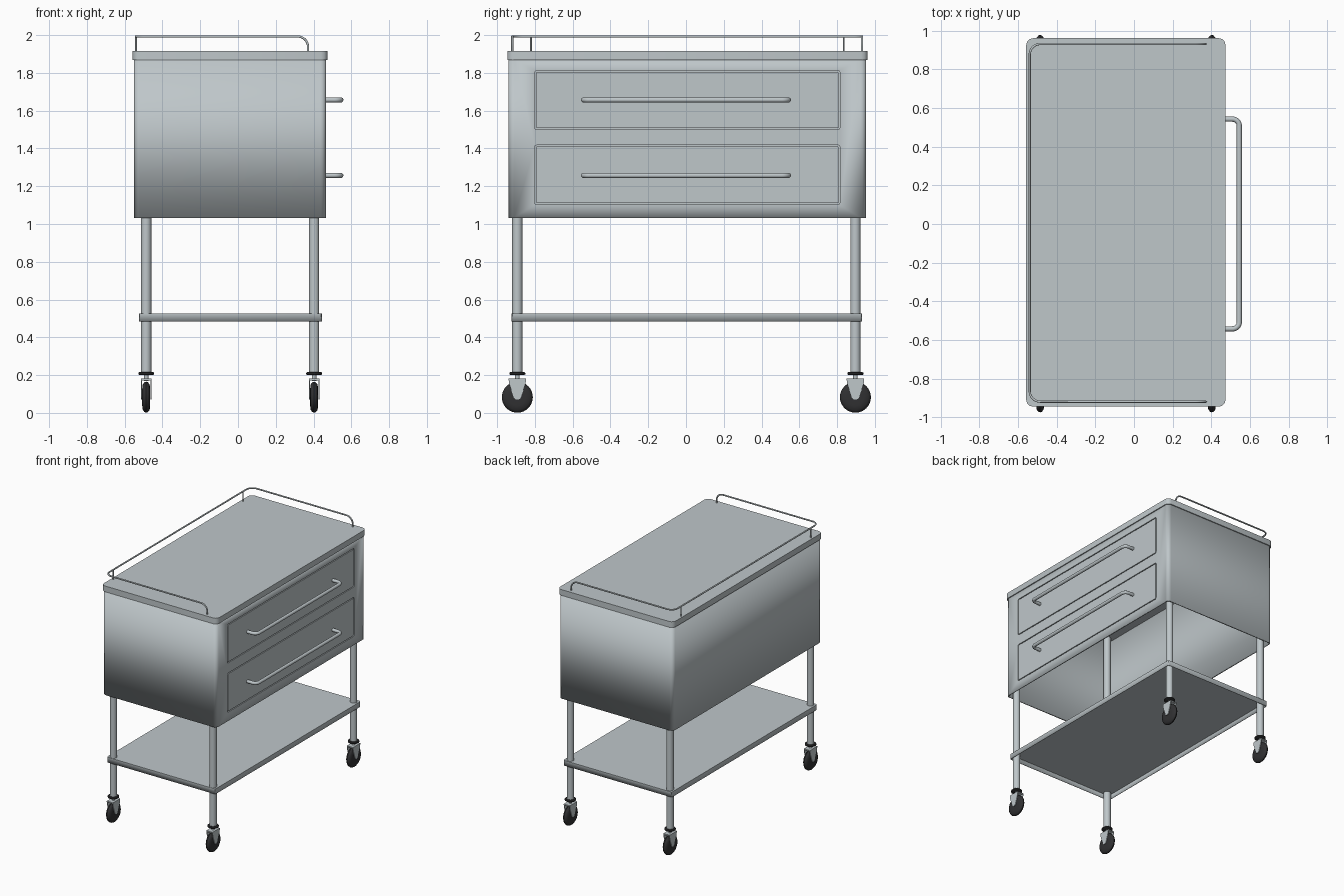
import bpy, bmesh, math
from mathutils import Vector

if "Cube" in bpy.data.objects:
    bpy.data.objects.remove(bpy.data.objects["Cube"])


def material(name, rgb):
    m = bpy.data.materials.new(name)
    m.diffuse_color = (*rgb, 1)
    m.use_nodes = True
    m.node_tree.nodes["Principled BSDF"].inputs["Base Color"].default_value = m.diffuse_color
    return m


STEEL = material("light steel", (0.52, 0.57, 0.59))
BLACK = material("black rubber", (0.03, 0.03, 0.032))


def finish(bm, name, mat, smooth=True):
    bmesh.ops.recalc_face_normals(bm, faces=bm.faces)
    me = bpy.data.meshes.new(name)
    bm.to_mesh(me)
    bm.free()
    me.materials.append(mat)
    ob = bpy.data.objects.new(name, me)
    bpy.context.collection.objects.link(ob)
    bpy.ops.object.select_all(action='DESELECT')
    bpy.context.view_layer.objects.active = ob
    ob.select_set(True)
    if smooth:
        bpy.ops.object.shade_smooth_by_angle(angle=math.radians(35))
    return ob


def rounded_rect(x0, x1, y0, y1, r, n):
    pts = []
    for cx, cy, a in ((x1-r, y1-r, 0), (x0+r, y1-r, 90), (x0+r, y0+r, 180), (x1-r, y0+r, 270)):
        for i in range(n+1):
            t = math.radians(a + 90*i/n)
            pts.append((cx + r*math.cos(t), cy + r*math.sin(t)))
    return pts


def slab(name, outline, z0, z1, wall=0, lid=True):
    """Extruded outline: solid when wall is 0, otherwise hollow and open below."""
    bm = bmesh.new()
    lo = [bm.verts.new((x, y, z0)) for x, y in outline]
    hi = [bm.verts.new((x, y, z1)) for x, y in outline]
    n = len(lo)
    for i in range(n):
        bm.faces.new((lo[i], lo[(i+1) % n], hi[(i+1) % n], hi[i]))
    if lid:
        bm.faces.new(hi)
    if not wall:
        bm.faces.new(lo[::-1])
    ob = finish(bm, name, STEEL)
    if wall:
        mod = ob.modifiers.new("wall", 'SOLIDIFY')
        mod.thickness = wall
        mod.offset = -1
        mod.use_even_offset = True
        bpy.ops.object.modifier_apply(modifier="wall")
    return ob


def box(name, x, y, z, bevel=0):
    bm = bmesh.new()
    bmesh.ops.create_cube(bm, size=1)
    for v in bm.verts:
        v.co = [(a[0]+a[1])/2 + c*(a[1]-a[0]) for a, c in zip((x, y, z), v.co)]
    if bevel:
        es = [e for e in bm.edges if abs(e.verts[0].co.x - e.verts[1].co.x) > 1e-4]
        bmesh.ops.bevel(bm, geom=es, offset=bevel, segments=2, profile=0.5, affect='EDGES')
    return finish(bm, name, STEEL, False)


def lathe(name, profile, centre, mat, axis='Z', n=24):
    """Spin (radius, height) points about a vertical or sideways axis."""
    bm = bmesh.new()
    rings = []
    for r, h in profile:
        ring = []
        for i in range(n):
            a = 2*math.pi*i/n
            p = (r*math.cos(a), r*math.sin(a), h) if axis == 'Z' else (h, r*math.cos(a), r*math.sin(a))
            ring.append(bm.verts.new(Vector(centre) + Vector(p)))
        rings.append(ring)
    for a, b in zip(rings, rings[1:]):
        for i in range(n):
            bm.faces.new((a[i], a[(i+1) % n], b[(i+1) % n], b[i]))
    bm.faces.new(rings[0])
    bm.faces.new(rings[-1])
    return finish(bm, name, mat)


def tube(name, corners, radius, fillet):
    """Round bar through corner points, each bend filleted."""
    c = [Vector(p) for p in corners]
    pts = [c[0]]
    for p, q, r in zip(c, c[1:], c[2:]):
        a, b = q + (p-q).normalized()*fillet, q + (r-q).normalized()*fillet
        mid = a + b - q
        for i in range(9):
            t = math.pi/2*i/8
            pts.append(mid + (a-mid)*math.cos(t) + (b-mid)*math.sin(t))
    pts.append(c[-1])
    cu = bpy.data.curves.new(name, 'CURVE')
    cu.dimensions = '3D'
    cu.bevel_depth = radius
    cu.bevel_resolution = 3
    cu.use_fill_caps = True
    sp = cu.splines.new('POLY')
    sp.points.add(len(pts)-1)
    for s, p in zip(sp.points, pts):
        s.co = (*p, 1)
    cu.materials.append(STEEL)
    ob = bpy.data.objects.new(name, cu)
    bpy.context.collection.objects.link(ob)
    bpy.ops.object.select_all(action='DESELECT')
    bpy.context.view_layer.objects.active = ob
    ob.select_set(True)
    bpy.ops.object.convert(target='MESH')
    bpy.ops.object.shade_smooth_by_angle(angle=math.radians(50))


# Cabinet shell (open below), worktop and open-bottomed lower shelf
X1 = 0.466
body = slab("cabinet_body", rounded_rect(-0.55, X1, -0.94, 0.954, 0.03, 5), 1.032, 1.875, 0.012, False)
slab("worktop", rounded_rect(-0.558, 0.474, -0.946, 0.962, 0.035, 3), 1.868, 1.915)
slab("lower_shelf", rounded_rect(-0.525, 0.444, -0.923, 0.932, 0.012, 2), 0.485, 0.527, 0.004)

# Drawer fronts set flush in shallow pockets, with bar handles
for i, (z0, z1, zh) in enumerate(((1.103, 1.418, 1.257), (1.5, 1.812, 1.657))):
    cut = box(f"pocket_cutter_{i}", (X1-0.009, X1+0.05), (-0.802, 0.816), (z0, z1), 0.012)
    cut.hide_render = True
    mod = body.modifiers.new("pocket", 'BOOLEAN')
    mod.operation = 'DIFFERENCE'
    mod.object = cut
    bpy.context.view_layer.objects.active = body
    bpy.ops.object.modifier_apply(modifier="pocket")
    bpy.data.objects.remove(cut)
    box(f"drawer_front_{i}", (X1-0.0095, X1), (-0.795, 0.809), (z0+0.007, z1-0.007), 0.008)
    xh = 0.545
    tube(f"drawer_handle_{i}", [(X1-0.003, -0.543, zh), (xh, -0.543, zh), (xh, 0.543, zh), (X1-0.003, 0.543, zh)], 0.0135, 0.035)

# Guard rail around three sides of the worktop, with two back posts
ya, yb, zr = -0.92, 0.932, 1.993
tube("guard_rail", [(0.371, ya, 1.91), (0.371, ya, zr), (-0.54, ya, zr), (-0.54, yb, zr), (0.371, yb, zr), (0.371, yb, 1.91)], 0.006, 0.055)
for y in (-0.82, 0.835):
    lathe("rail_post", [(0.005, 1.91), (0.005, zr)], (-0.54, y, 0), STEEL, n=10)

# Legs and casters
for x in (-0.486, 0.403):
    for y in (-0.893, 0.897):
        lathe("leg", [(0.027, 0.21), (0.027, 1.87)], (x, y, 0), STEEL)
        lathe("caster_collar", [(0.036, 0.2), (0.042, 0.204), (0.042, 0.212), (0.036, 0.217)], (x, y, 0), BLACK)
        lathe("caster_stem", [(0.012, 0.17), (0.012, 0.205)], (x, y, 0), STEEL, n=16)
        lathe("caster_wheel", [(0.02, -0.021), (0.045, -0.021), (0.068, -0.018), (0.079, -0.009), (0.082, 0), (0.079, 0.009),
                               (0.068, 0.018), (0.045, 0.021), (0.02, 0.021)], (x, y, 0.083), BLACK, 'X', 32)
        # Fork: crown plate and two tapering cheeks with rounded ends
        box("fork_crown", (x-0.028, x+0.028), (y-0.046, y+0.046), (0.172, 0.181))
        prof = [(-0.046, 0.181), (0.046, 0.181), (0.044, 0.155)]
        prof += [(0.022*math.cos(t), 0.092 - 0.022*math.sin(t)) for t in [math.pi*k/8 for k in range(9)]]
        prof += [(-0.044, 0.155)]
        for s in (-1, 1):
            bm = bmesh.new()
            f = bm.faces.new([bm.verts.new((x + s*0.023, y+py, pz)) for py, pz in prof])
            g = bmesh.ops.extrude_face_region(bm, geom=[f])
            for v in g["geom"]:
                if isinstance(v, bmesh.types.BMVert):
                    v.co.x += s*0.005
            finish(bm, "fork_cheek", STEEL)
